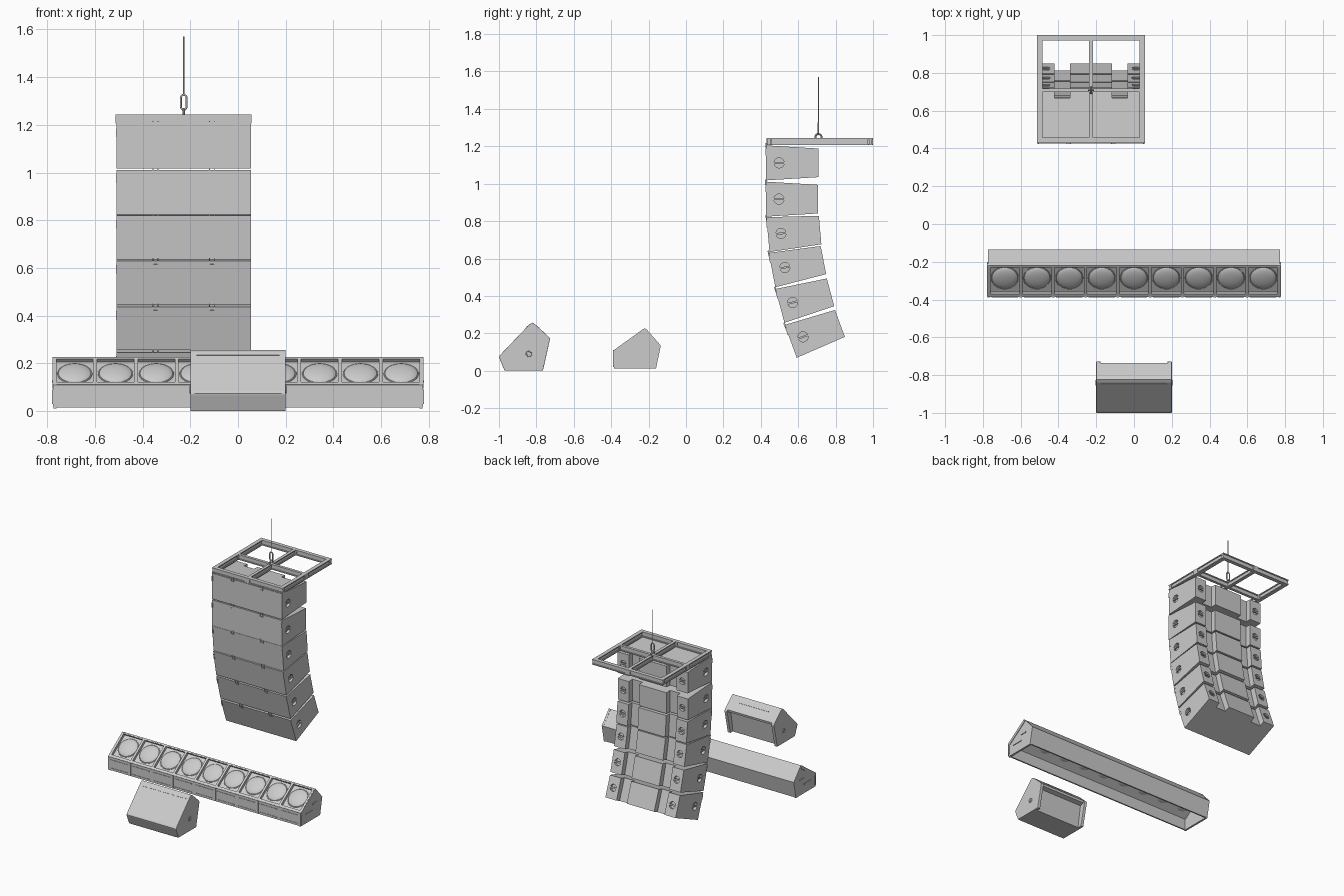
import bpy, bmesh, math
from mathutils import Matrix, Vector

if "Cube" in bpy.data.objects:
    bpy.data.objects.remove(bpy.data.objects["Cube"])

T = Matrix.Translation
RX = lambda a: Matrix.Rotation(math.radians(a), 4, 'X')
RY = lambda a: Matrix.Rotation(math.radians(a), 4, 'Y')


def finish(name, bm, smooth=False):
    bmesh.ops.recalc_face_normals(bm, faces=bm.faces)
    me = bpy.data.meshes.new(name)
    bm.to_mesh(me)
    bm.free()
    if smooth:
        for p in me.polygons:
            p.use_smooth = True
        me.set_sharp_from_angle(angle=math.radians(30))
    ob = bpy.data.objects.new(name, me)
    bpy.context.collection.objects.link(ob)
    return ob


def box(bm, x, y, z, M=Matrix()):
    c = [(a + b) / 2 for a, b in (x, y, z)]
    s = [b - a for a, b in (x, y, z)]
    bmesh.ops.create_cube(bm, size=1, matrix=M @ T(c) @ Matrix.Diagonal((*s, 1)))


def cyl(bm, M, r, d, seg=24):
    bmesh.ops.create_cone(bm, cap_ends=True, segments=seg, radius1=r, radius2=r, depth=d, matrix=M)


def torus(bm, M, R, r, n=28, m=8):
    ring = [[bm.verts.new(M @ Vector(((R + r * math.cos(b)) * math.cos(a), (R + r * math.cos(b)) * math.sin(a),
             r * math.sin(b)))) for b in [2 * math.pi * j / m for j in range(m)]]
            for a in [2 * math.pi * i / n for i in range(n)]]
    for i in range(n):
        for j in range(m):
            k, l = (i + 1) % n, (j + 1) % m
            bm.faces.new((ring[i][j], ring[k][j], ring[k][l], ring[i][l]))


def prism(bm, pts, x0, x1):
    a = [bm.verts.new((x0, *p)) for p in pts]
    b = [bm.verts.new((x1, *p)) for p in pts]
    bm.faces.new(a)
    bm.faces.new(b[::-1])
    for i in range(len(pts)):
        j = (i + 1) % len(pts)
        bm.faces.new((a[i], a[j], b[j], b[i]))


def wire(name, pts, r, closed=False):
    cu = bpy.data.curves.new(name, 'CURVE')
    cu.dimensions = '3D'
    cu.bevel_depth, cu.bevel_resolution, cu.use_fill_caps = r, 2, True
    sp = cu.splines.new('POLY')
    sp.points.add(len(pts) - 1)
    for p, q in zip(sp.points, pts):
        p.co = (*q, 1)
    sp.use_cyclic_u = closed
    ob = bpy.data.objects.new(name, cu)
    bpy.context.collection.objects.link(ob)


def bevel(ob, w, seg=2):
    m = ob.modifiers.new('bevel', 'BEVEL')
    m.width, m.segments, m.limit_method = w, seg, 'ANGLE'


# ---------- hanging speaker array ----------
CX, HW, DEP, H = -0.2275, 0.2825, 0.28, 0.0935
half = [(.111, DEP), (.111, DEP - .04), (.193, DEP - .04), (.193, DEP), (HW, DEP), (HW, 0)]
plan = half + [(-x, y) for x, y in half[::-1]]
bm = bmesh.new()
hz = lambda y: H - .017 * y / DEP
lo = [bm.verts.new((x, y, -H - hz(y))) for x, y in plan]
hi = [bm.verts.new((x, y, -H + hz(y))) for x, y in plan]
bm.faces.new(lo)
bm.faces.new(hi[::-1])
for i in range(len(plan)):
    j = (i + 1) % len(plan)
    bm.faces.new((lo[i], lo[j], hi[j], hi[i]))
cab = finish('speaker_cabinet', bm)
# handle pockets cut into the sides and the rear blocks
bm = bmesh.new()
for s in (-1, 1):
    cyl(bm, T((s * HW, .07, -H)) @ RY(90), .027, .04)
    cyl(bm, T((s * .238, DEP, -H)) @ RX(90), .024, .04)
cut = finish('handle_cutter', bm)
mod = cab.modifiers.new('cut', 'BOOLEAN')
mod.object, mod.solver = cut, 'EXACT'
dg = bpy.context.evaluated_depsgraph_get()
cab_mesh = bpy.data.meshes.new_from_object(cab.evaluated_get(dg))
bpy.data.objects.remove(cab)
bpy.data.objects.remove(cut)
# handle bars and rigging clips
bm = bmesh.new()
for s in (-1, 1):
    box(bm, sorted((s * (HW - .008), s * HW)), (.043, .097), (-H - .005, -H + .005))
    box(bm, (s * .238 - .024, s * .238 + .024), (DEP - .008, DEP), (-H - .005, -H + .005))
    for dx in (-.01, .01):
        box(bm, (s * .118 + dx - .002, s * .118 + dx + .002), (-.004, .004), (-.018, .012))
    box(bm, (s * .118 - .012, s * .118 + .012), (-.004, .004), (-.018, -.014))
    box(bm, (s * .279 - .004, s * .279 + .004), (-.003, .012), (-.055, -.02))
fit = finish('cabinet_fittings', bm)
fit_mesh = fit.data
bpy.data.objects.remove(fit)
places = [(.428, 1.205, 0), (.427, 1.011, 0), (.43, .821, 5), (.442, .63, 11), (.478, .437, 15), (.528, .245, 20)]
for i, (y, z, a) in enumerate(places):
    for nm, me in (('speaker_cabinet', cab_mesh), ('cabinet_fittings', fit_mesh)):
        ob = bpy.data.objects.new(f'{nm}_{i + 1}', me)
        bpy.context.collection.objects.link(ob)
        ob.matrix_world = T((CX, y, z)) @ RX(a)

# ---------- flying frame of I-beams ----------
bm = bmesh.new()
Z0, Z1, W = 1.206, 1.244, .028
xa, xb, ya, yb, ym = CX - .285, CX + .285, .43, 1.0, .708


def beam(x, y, along):
    box(bm, x, y, (Z0, Z0 + .007))
    box(bm, x, y, (Z1 - .007, Z1))
    g = .006
    if along == 'x':
        y = (y[0] + g, y[1] - g)
    else:
        x = (x[0] + g, x[1] - g)
    box(bm, x, y, (Z0 + .007, Z1 - .007))


for y in (ya, yb - W):
    beam((xa, xb), (y, y + W), 'x')
    box(bm, (CX - .02, CX + .02), (y, y + W), (Z0, Z1))
for x in (xa, xb - W):
    beam((x, x + W), (ya + W, yb - W), 'y')
    box(bm, (x, x + W), (ym - .02, ym + .02), (Z0, Z1))
beam((xa + W, xb - W), (ym - .01, ym + .01), 'x')
beam((CX - .011, CX + .011), (ya + W, yb - W), 'y')
finish('flying_frame', bm)

# eye, chain link and cable
arc = [math.pi * i / 10 for i in range(11)]
bm = bmesh.new()
torus(bm, T((CX, ym, 1.25)) @ RY(90), .016, .005)
finish('lifting_eye', bm, True)
link = [(CX + .012 * math.cos(a), ym, 1.312 + .014 * math.sin(a)) for a in arc]
link += [(CX - .012 * math.cos(a), ym, 1.277 - .014 * math.sin(a)) for a in arc]
wire('chain_link', link, .004, True)
wire('hoist_cable', [(CX, ym, 1.32), (CX, ym, 1.57)], .003)

# ---------- footlight bar ----------
L = .77
bm = bmesh.new()
prism(bm, [(-.22, .227), (-.135, .135), (-.16, .015), (-.17, .015), (-.147, .133), (-.23, .218)], -L, L)
prism(bm, [(-.386, .015), (-.386, .11), (-.374, .112), (-.376, .015)], -L, L)
finish('footlight_housing', bm)
end = [(-.386, .012), (-.386, .11), (-.23, .222), (-.22, .227), (-.21, .22), (-.135, .135), (-.16, .012)]
bm = bmesh.new()
for s in (-1, 1):
    prism(bm, end, s * (L - .01), s * (L + .004))
    box(bm, sorted((s * .772, s * .779)), (-.33, -.25), (.075, .083))
    box(bm, sorted((s * .772, s * .779)), (-.25, -.20), (.12, .128))
    box(bm, sorted((s * .772, s * .779)), (-.384, -.372), (.03, .09))
finish('footlight_end_caps', bm)
S = T((0, -.303, .1685)) @ RX(35.2)
P = 2 * L / 9
bm = bmesh.new()
box(bm, (-L, L), (-.1, -.082), (-.02, 0), S)
box(bm, (-L, L), (.092, .101), (-.02, 0), S)
box(bm, (-L, L), (-.1, .1), (-.024, -.019), S)
for i in range(10):
    x = -L + P * i
    box(bm, (x - .008, x + .008), (-.1, .1), (-.02, 0), S)
    box(bm, (x - .006, x + .006), (-.389, -.38), (.02, .11))
finish('footlight_lamp_frames', bm)
bm = bmesh.new()
for i in range(9):
    M = S @ T((-L + P * (i + .5), .008, -.019))
    bmesh.ops.create_uvsphere(bm, u_segments=32, v_segments=12, radius=.069,
                              matrix=M @ Matrix.Diagonal((1, 1, .26, 1)))
    torus(bm, M, .071, .003, 32)
finish('footlight_lenses', bm, True)
# ventilation ridges along the low front wall
bm = bmesh.new()
for i in range(9):
    x = -L + P * (i + .5)
    box(bm, (x - .07, x + .07), (-.389, -.384), (.086, .092))
    box(bm, (x - .07, x + .07), (-.389, -.384), (.026, .032))
finish('footlight_front_ridges', bm)

# ---------- stage monitor wedge ----------
front = [(-.97, 0), (-.997, .065), (-1, .075), (-.993, .085), (-.838, .247), (-.822, .257), (-.806, .248)]
bm = bmesh.new()
prism(bm, front + [(-.735, .181), (-.738, .165), (-.77, .157), (-.795, 0)], -.182, .182)
finish('monitor_body', bm)
for s, n in ((-1, 'left'), (1, 'right')):
    bm = bmesh.new()
    prism(bm, front + [(-.732, .18), (-.727, .17), (-.765, 0)], s * .178, s * .2)
    bevel(finish(f'monitor_side_{n}', bm), .003)
    bm = bmesh.new()
    M = T((s * .2, -.84, .09)) @ RY(90)
    torus(bm, M, .014, .003)
    cyl(bm, M, .008, .004)
    finish(f'monitor_socket_{n}', bm, True)
# trim strips near the top of the slope and on the back slope
bm = bmesh.new()
F = T((0, -.86, .224)) @ RX(46.3)
box(bm, (-.175, .175), (.012, .018), (-.003, .003), F)
B = T((0, -.785, .2283)) @ RX(-43.5)
box(bm, (-.12, .115), (-.003, .003), (-.003, .003), B)
finish('monitor_trim_strips', bm)
